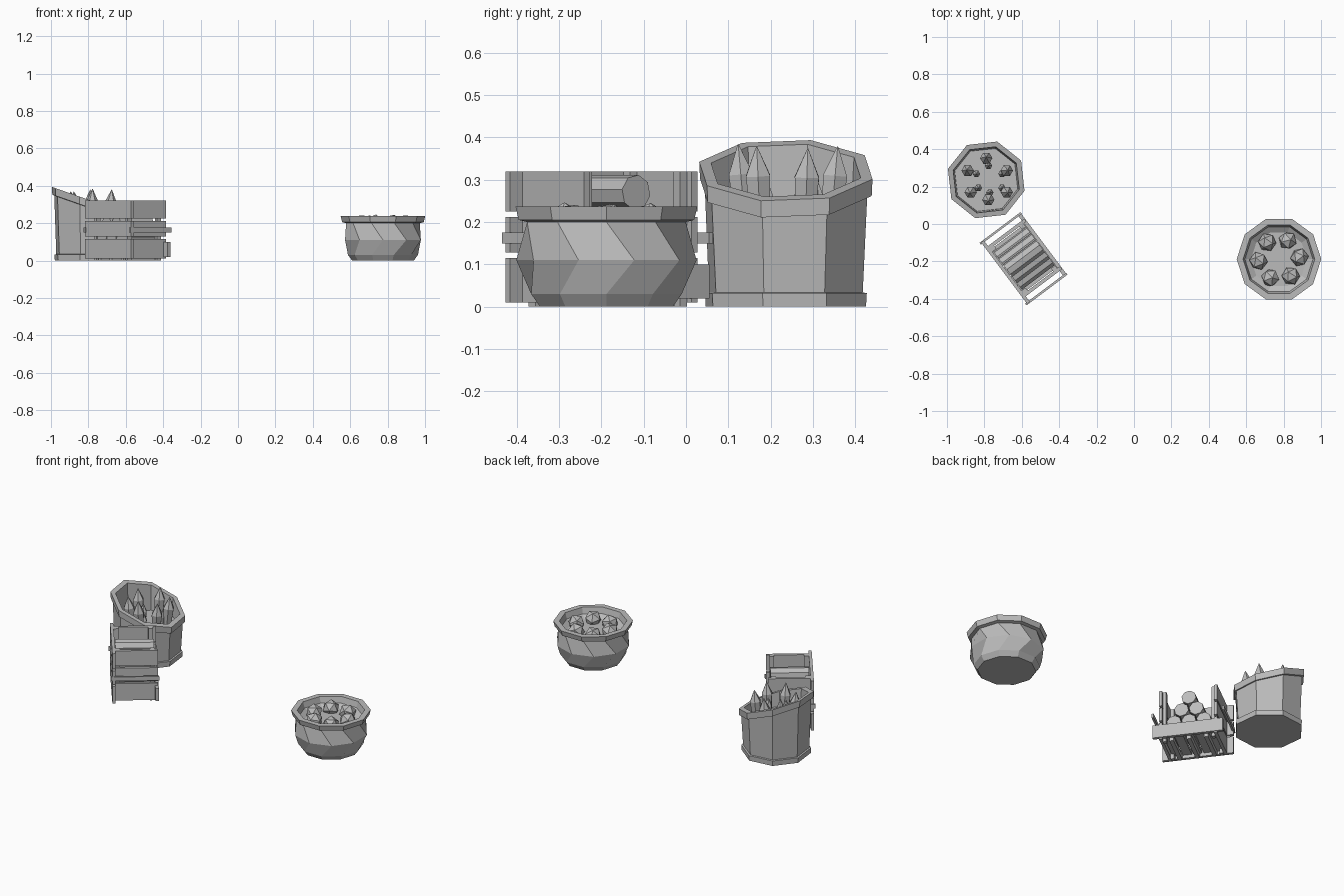
import bpy, bmesh, math, random
from mathutils import Matrix, Vector

random.seed(4)
if "Cube" in bpy.data.objects:
    bpy.data.objects.remove(bpy.data.objects["Cube"])

grey = bpy.data.materials.new("plain grey")
grey.use_nodes = True
color = (0.5, 0.5, 0.5, 1)
grey.diffuse_color = color
grey.node_tree.nodes["Principled BSDF"].inputs["Base Color"].default_value = color


def finish(bm, name, matrix=Matrix()):
    bmesh.ops.recalc_face_normals(bm, faces=bm.faces)
    mesh = bpy.data.meshes.new(name)
    bm.to_mesh(mesh)
    bm.free()
    mesh.materials.append(grey)
    obj = bpy.data.objects.new(name, mesh)
    obj.matrix_world = matrix
    bpy.context.collection.objects.link(obj)
    return obj


def loft(name, sides, rings, matrix):
    """Join rings of (radius, height, turn in degrees, slant) into a closed skin."""
    bm = bmesh.new()
    loops = []
    for radius, height, turn, slant in rings:
        loop = []
        for i in range(sides):
            a = math.radians(turn) + math.tau * i / sides
            x, y = radius * math.cos(a), radius * math.sin(a)
            loop.append(bm.verts.new((x, y, height - slant * x)))
        loops.append(loop)
    for low, high in zip(loops, loops[1:]):
        for i in range(sides):
            j = (i + 1) % sides
            bm.faces.new((low[i], low[j], high[j], high[i]))
    bm.faces.new(loops[0][::-1])
    bm.faces.new(loops[-1])
    return finish(bm, name, matrix)


def box(name, u, v, z, matrix):
    bm = bmesh.new()
    bmesh.ops.create_cube(bm, size=1)
    for vert in bm.verts:
        for axis, (low, high) in enumerate((u, v, z)):
            vert.co[axis] = low + (vert.co[axis] + 0.5) * (high - low)
    return finish(bm, name, matrix)


# Round pot with a flared rim and a twisted, faceted belly
pot = Matrix.Translation((0.775, -0.188, 0))
loft("pot", 10, [
    (0.165, 0, 0, 0), (0.187, 0.03, 0, 0), (0.213, 0.11, 18, 0),
    (0.197, 0.2, 0, 0), (0.218, 0.205, 0, 0), (0.226, 0.237, 0, 0),
    (0.192, 0.237, 0, 0), (0.182, 0.2, 0, 0), (0.15, 0.18, 0, 0)], pot)

# Faceted stones in the pot
for i in range(6):
    a = math.radians(5 + 60 * i)
    bm = bmesh.new()
    bmesh.ops.create_icosphere(bm, subdivisions=1, radius=0.05)
    spin = Matrix.Rotation(random.uniform(0, 6), 4, Vector((random.random(), random.random(), 1)))
    place = Matrix.Translation((0.11 * math.cos(a), 0.11 * math.sin(a), 0.198))
    finish(bm, f"pot_stone_{i + 1}", pot @ place @ spin)

# Eight-sided tub with a slanted mouth and bands at the top and bottom
tub = Matrix.Translation((-0.79, 0.236, 0))
S = 0.35
loft("tub", 8, [
    (0.197, 0, 29, 0), (0.199, 0.032, 29, 0), (0.189, 0.034, 29, 0),
    (0.2, 0.28, 29, S), (0.211, 0.282, 29, S), (0.213, 0.322, 29, S),
    (0.184, 0.322, 29, S), (0.175, 0.2, 29, 0)], tub)

# Crystal clusters in the tub: one tall and one short point each
crystals = [(0.0, 0.105, 0.38), (-0.09, 0.045, 0.37), (0.1, 0.045, 0.375),
            (-0.075, -0.06, 0.37), (0.01, -0.095, 0.385), (0.1, -0.06, 0.38)]
for i, (x, y, top) in enumerate(crystals):
    lean = Matrix.Rotation(math.radians(5), 4, Vector((-y, x, 0)))
    base = Matrix.Translation((x, y, 0.18))
    h = top - 0.18
    loft(f"crystal_{i + 1}", 6, [(0.024, 0, 0, 0), (0.033, h * 0.65, 0, 0),
                                 (0.001, h, 0, 0)], tub @ base @ lean)
    inner = Matrix.Translation((x * 0.72 + 0.012, y * 0.72, 0.18))
    loft(f"small_crystal_{i + 1}", 6, [(0.016, 0, 0, 0), (0.02, 0.07, 0, 0),
                                       (0.001, 0.115, 0, 0)], tub @ inner)

# Crate, turned on the ground, open on one long side
crate = Matrix.Translation((-0.59, -0.185, 0)) @ Matrix.Rotation(math.atan2(-0.8, 0.6), 4, "Z")
boards = [(0.01, 0.115), (0.128, 0.212), (0.225, 0.32)]
for i, z in enumerate(boards):
    box(f"crate_back_board_{i + 1}", (-0.205, 0.205), (-0.13, -0.112), z, crate)
    for side, name in ((-1, "left"), (1, "right")):
        u = sorted((side * 0.15, side * 0.168))
        box(f"crate_{name}_end_board_{i + 1}", u, (-0.112, 0.13), z, crate)
box("crate_front_board", (-0.2, 0.205), (0.114, 0.134), (0.02, 0.1), crate)

# Crate corner posts and carrying rails
for side, name in ((-1, "left"), (1, "right")):
    u = sorted((side * 0.13, side * 0.15))
    for v, place in (((-0.112, -0.085), "back"), ((0.085, 0.112), "front")):
        box(f"crate_{name}_{place}_post", u, v, (0, 0.32), crate)
    rail = sorted((side * 0.197, side * 0.209))
    box(f"crate_{name}_rail", rail, (-0.138, 0.136), (0.15, 0.176), crate)

# Crate floor slats on the cross runners
for i in range(5):
    c = -0.12 + 0.06 * i
    box(f"floor_slat_{i + 1}", (c - 0.025, c + 0.025), (-0.112, 0.114), (0.03, 0.05), crate)
for i in range(3):
    c = -0.1 + 0.1 * i
    box(f"floor_runner_{i + 1}", (c - 0.012, c + 0.012), (-0.112, 0.114), (0, 0.03), crate)

# Stacked logs
for row, count in enumerate((3, 2, 1)):
    for i in range(count):
        u = (i - (count - 1) / 2) * 0.086
        place = Matrix.Translation((u, 0.112, 0.12 + 0.075 * row)) @ Matrix.Rotation(math.pi / 2, 4, "X")
        loft(f"log_{row + 1}_{i + 1}", 8, [(0.042, 0, 10, 0), (0.042, 0.22, 10, 0)], crate @ place)
